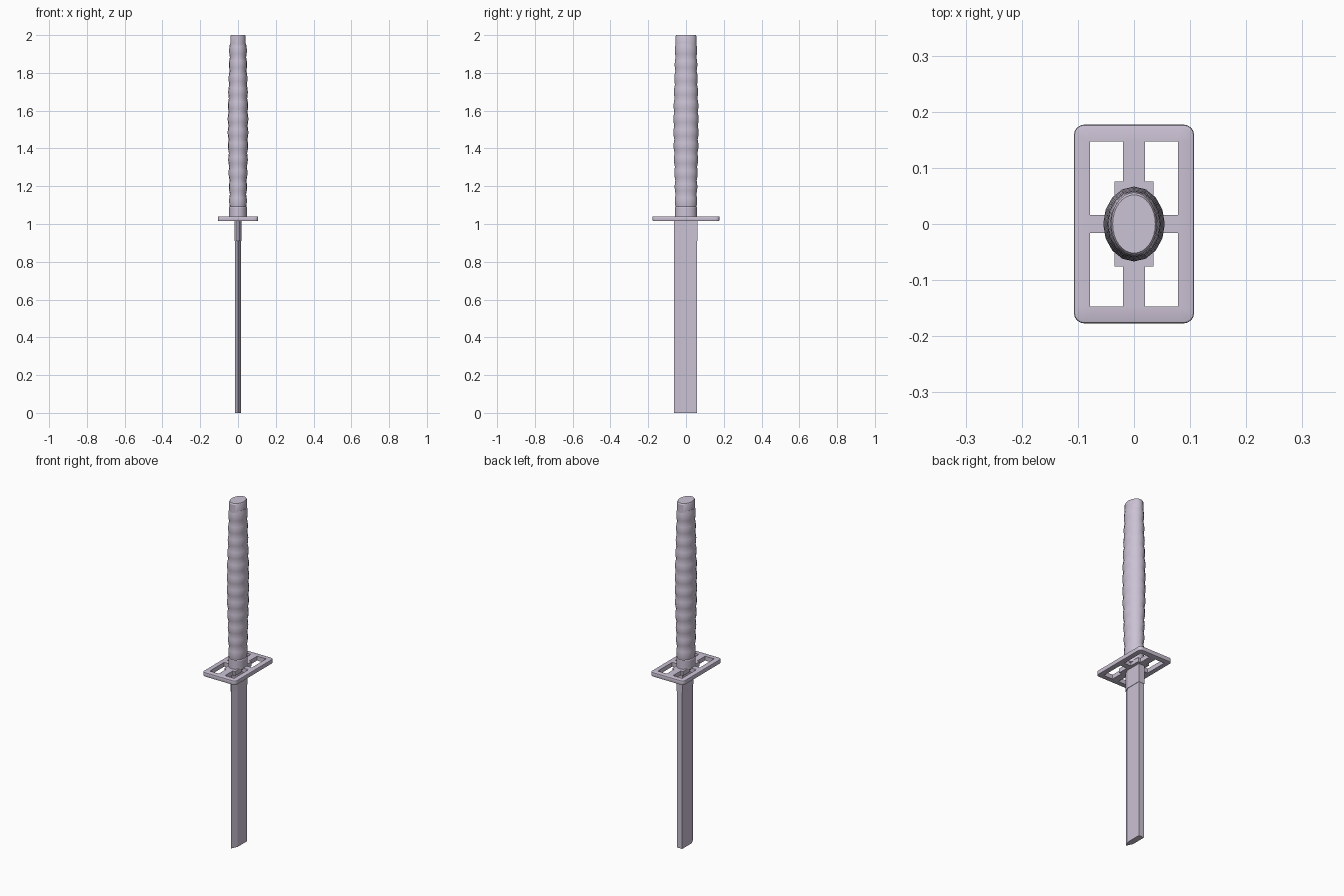
import bpy, bmesh, math

if "Cube" in bpy.data.objects:
    bpy.data.objects.remove(bpy.data.objects["Cube"])

steel = bpy.data.materials.new("lavender grey")
steel.diffuse_color = (0.60, 0.54, 0.66, 1)
steel.use_nodes = True
steel.node_tree.nodes["Principled BSDF"].inputs["Base Color"].default_value = steel.diffuse_color


def finish(name, bm, angle=30):
    """Turn a bmesh into a named object with sharp edges kept."""
    bmesh.ops.recalc_face_normals(bm, faces=bm.faces)
    me = bpy.data.meshes.new(name)
    bm.to_mesh(me)
    bm.free()
    me.materials.append(steel)
    ob = bpy.data.objects.new(name, me)
    bpy.context.collection.objects.link(ob)
    bpy.ops.object.select_all(action='DESELECT')
    ob.select_set(True)
    bpy.context.view_layer.objects.active = ob
    bpy.ops.object.shade_smooth_by_angle(angle=math.radians(angle))
    return ob


def loft(name, sections, angle=30):
    """Skin a stack of equal-count rings of 3D points and cap both ends."""
    bm = bmesh.new()
    rings = [[bm.verts.new(p) for p in s] for s in sections]
    n = len(rings[0])
    for a, b in zip(rings, rings[1:]):
        for i in range(n):
            j = (i + 1) % n
            bm.faces.new((a[i], a[j], b[j], b[i]))
    bm.faces.new(rings[0])
    bm.faces.new(rings[-1])
    return finish(name, bm, angle)


def oval(rx, ry, z, n=16):
    return [(rx * math.cos(2 * math.pi * i / n), ry * math.sin(2 * math.pi * i / n), z)
            for i in range(n)]


def prism(name, outline, z0, z1):
    return loft(name, [[(x, y, z) for x, y in outline] for z in (z0, z1)], 15)


# Blade: blunt back at +y, bevelled cutting edge at -y
prism("blade", [(0.017, 0.059), (0.017, -0.028), (0, -0.063),
                (-0.017, -0.028), (-0.017, 0.059)], 0, 0.915)

# Collar that sleeves the top of the blade
prism("blade_collar", [(0.019, 0.061), (0.019, -0.03), (0.004, -0.064),
                       (-0.004, -0.064), (-0.019, -0.03), (-0.019, 0.061)], 0.91, 1.02)

# Guard: pierced plate, kept cells of a symmetric grid are extruded
xs = [-0.107, -0.078, -0.035, -0.02, 0.02, 0.035, 0.078, 0.107]
ys = [-0.177, -0.147, -0.076, -0.016, 0.016, 0.076, 0.147, 0.177]
bm = bmesh.new()
grid = [[bm.verts.new((x, y, 1.016)) for y in ys] for x in xs]
for i in range(7):
    for j in range(7):
        rim = i in (0, 6) or j in (0, 6)
        cross = i == 3 or j == 3
        hub = 2 <= i <= 4 and 2 <= j <= 4
        if rim or cross or hub:
            bm.faces.new((grid[i][j], grid[i + 1][j], grid[i + 1][j + 1], grid[i][j + 1]))
bmesh.ops.delete(bm, geom=[v for v in bm.verts if not v.link_faces], context='VERTS')
top = bmesh.ops.extrude_face_region(bm, geom=bm.faces[:])
bmesh.ops.translate(bm, vec=(0, 0, 0.025),
                    verts=[v for v in top["geom"] if isinstance(v, bmesh.types.BMVert)])
# Round the four upright corners, then soften the outer rim
corners = [e for e in bm.edges if all(abs(v.co.x) > 0.106 and abs(v.co.y) > 0.176 for v in e.verts)]
bmesh.ops.bevel(bm, geom=corners, offset=0.018, segments=4, profile=0.5, affect='EDGES')
outer = [e for e in bm.edges if abs(e.verts[0].co.z - e.verts[1].co.z) < 1e-5
         and len(e.link_faces) == 2 and e.calc_face_angle(0) > 1
         and all(abs(v.co.x) > 0.085 or abs(v.co.y) > 0.155 for v in e.verts)]
bmesh.ops.bevel(bm, geom=outer, offset=0.004, segments=2, profile=0.5, affect='EDGES')
finish("guard", bm)

# Ferrule between guard and grip
loft("ferrule", [oval(0.047, 0.058, 1.035), oval(0.047, 0.058, 1.088),
                 oval(0.043, 0.054, 1.094)])

# Grip: oval, fuller in the middle, scalloped by the wrapping
waves, steps = 12, 4
z0, z1 = 1.085, 1.955
sections = []
for k in range(waves * steps + 1):
    t = k / (waves * steps)
    swell = 0.008 * math.sin(math.pi * t) ** 2
    bump = 0.0045 * abs(math.sin(math.pi * k / steps))
    r = swell + bump
    sections.append(oval(0.0425 + r, 0.0545 + r, z0 + (z1 - z0) * t))
loft("grip", sections, 40)

# Pommel cap with a small chamfer on top
loft("pommel_cap", [oval(0.041, 0.056, 1.945, 32), oval(0.041, 0.056, 1.994, 32),
                    oval(0.038, 0.052, 2.0, 32)])
